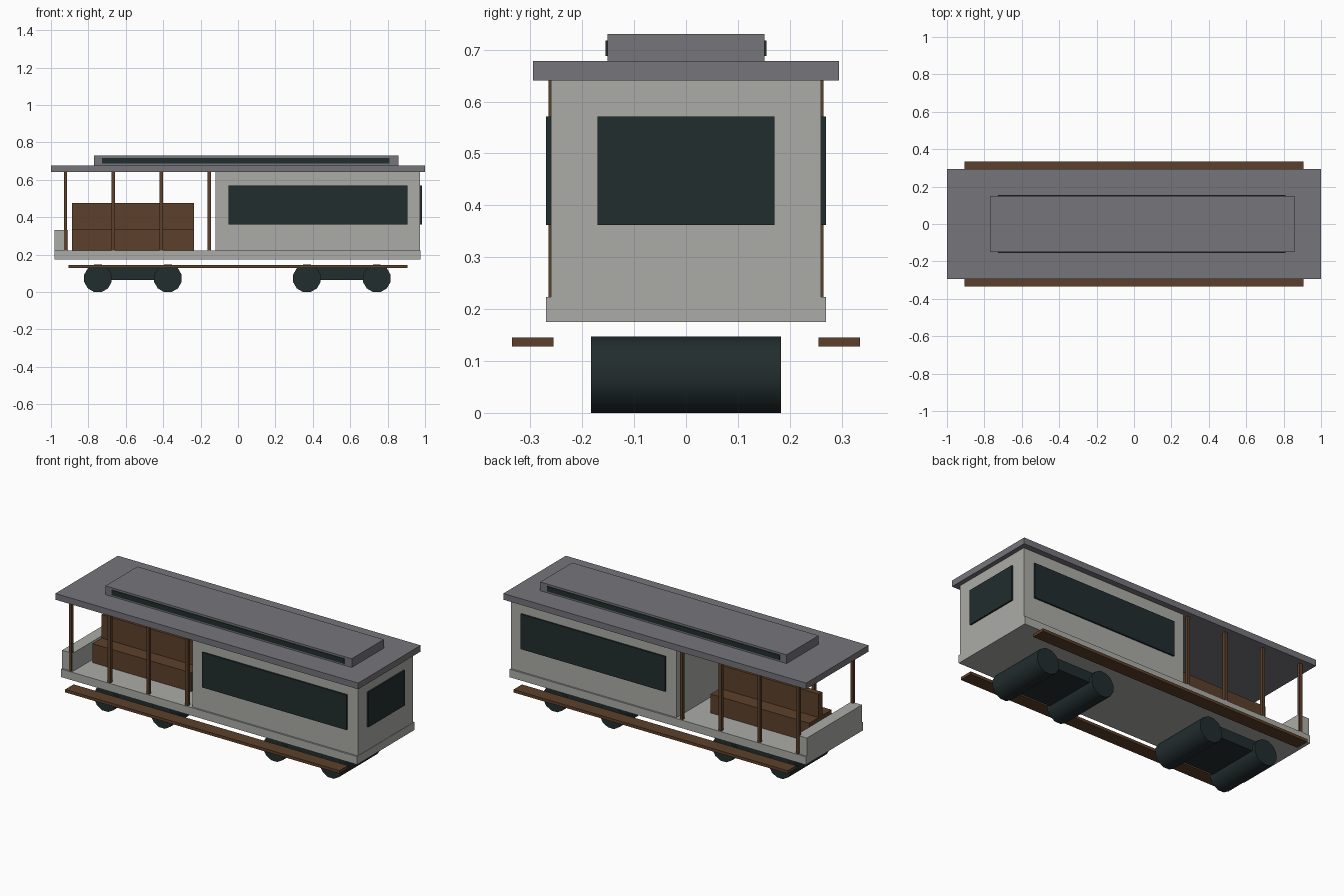
import bpy, bmesh, math
from mathutils import Matrix

if "Cube" in bpy.data.objects:
    bpy.data.objects.remove(bpy.data.objects["Cube"])


def material(name, rgb):
    m = bpy.data.materials.new(name)
    m.diffuse_color = (*rgb, 1.0)
    m.use_nodes = True
    m.node_tree.nodes["Principled BSDF"].inputs["Base Color"].default_value = m.diffuse_color
    return m


CREAM = material("pale_grey_paint", (0.41, 0.41, 0.385))
ROOF = material("slate_grey_roof", (0.178, 0.178, 0.198))
DARK = material("dark_glass_and_iron", (0.016, 0.026, 0.027))
WOOD = material("brown_wood", (0.107, 0.051, 0.024))


def finish(name, bm, mat):
    mesh = bpy.data.meshes.new(name)
    bm.to_mesh(mesh)
    bm.free()
    mesh.materials.append(mat)
    obj = bpy.data.objects.new(name, mesh)
    bpy.context.collection.objects.link(obj)
    return obj


def box(name, mat, x, y, z):
    """Box from (min, max) pairs on each axis."""
    bm = bmesh.new()
    size = Matrix.Diagonal((x[1] - x[0], y[1] - y[0], z[1] - z[0], 1))
    mid = Matrix.Translation((sum(x) / 2, sum(y) / 2, sum(z) / 2))
    bmesh.ops.create_cube(bm, size=1, matrix=mid @ size)
    return finish(name, bm, mat)


def side_pair(name, mat, x, y, z):
    """The same box on the front (-y) and back (+y) sides."""
    box(name + "_front", mat, x, (-y[1], -y[0]), z)
    box(name + "_back", mat, x, y, z)


def wheel_drum(name, x):
    """Twelve-sided drum lying across the car."""
    r = 0.0735
    bm = bmesh.new()
    turn = Matrix.Rotation(math.pi / 2, 4, 'X') @ Matrix.Rotation(math.pi / 12, 4, 'Z')
    bmesh.ops.create_cone(bm, cap_ends=True, segments=12, depth=0.366,
                          radius1=r / math.cos(math.pi / 12),
                          radius2=r / math.cos(math.pi / 12),
                          matrix=Matrix.Translation((x, 0, r)) @ turn)
    obj = finish(name, bm, DARK)
    bpy.ops.object.select_all(action='DESELECT')
    obj.select_set(True)
    bpy.context.view_layer.objects.active = obj
    bpy.ops.object.shade_smooth_by_angle(angle=math.radians(40))


# Body: floor, closed cabin, end panel
box("floor", CREAM, (-0.98, 0.975), (-0.27, 0.27), (0.175, 0.223))
box("cabin", CREAM, (-0.12, 0.973), (-0.26, 0.26), (0.223, 0.641))
box("end_panel", CREAM, (-0.98, -0.91), (-0.26, 0.26), (0.223, 0.331))

# Roof with raised vent section
box("roof", ROOF, (-1.0, 1.0), (-0.295, 0.295), (0.641, 0.678))
box("roof_vent", ROOF, (-0.77, 0.857), (-0.151, 0.151), (0.678, 0.73))
side_pair("vent_window", DARK, (-0.727, 0.81), (0.148, 0.155), (0.688, 0.718))

# Cabin windows
side_pair("side_window", DARK, (-0.05, 0.905), (0.26, 0.2695), (0.362, 0.571))
box("end_window", DARK, (0.973, 0.9825), (-0.171, 0.171), (0.362, 0.571))

# Roof posts
for i in range(4):
    x = -0.922 + 0.256 * i
    side_pair(f"post_{i + 1}", WOOD, (x - 0.009, x + 0.009),
              (0.247, 0.265), (0.223, 0.641))

# Back-to-back bench
box("bench_seat", WOOD, (-0.888, -0.236), (-0.105, 0.105), (0.223, 0.336))
box("bench_back", WOOD, (-0.888, -0.236), (-0.017, 0.017), (0.336, 0.476))

# Running boards
side_pair("running_board", WOOD, (-0.907, 0.905), (0.255, 0.335), (0.128, 0.145))

# Wheel trucks
for label, centre in (("left", -0.562), ("right", 0.555)):
    box(f"truck_{label}", DARK, (centre - 0.187, centre + 0.187),
        (-0.162, 0.162), (0.065, 0.13))
    for n, s in enumerate((-1, 1)):
        wheel_drum(f"wheels_{label}_{n + 1}", centre + s * 0.187)
